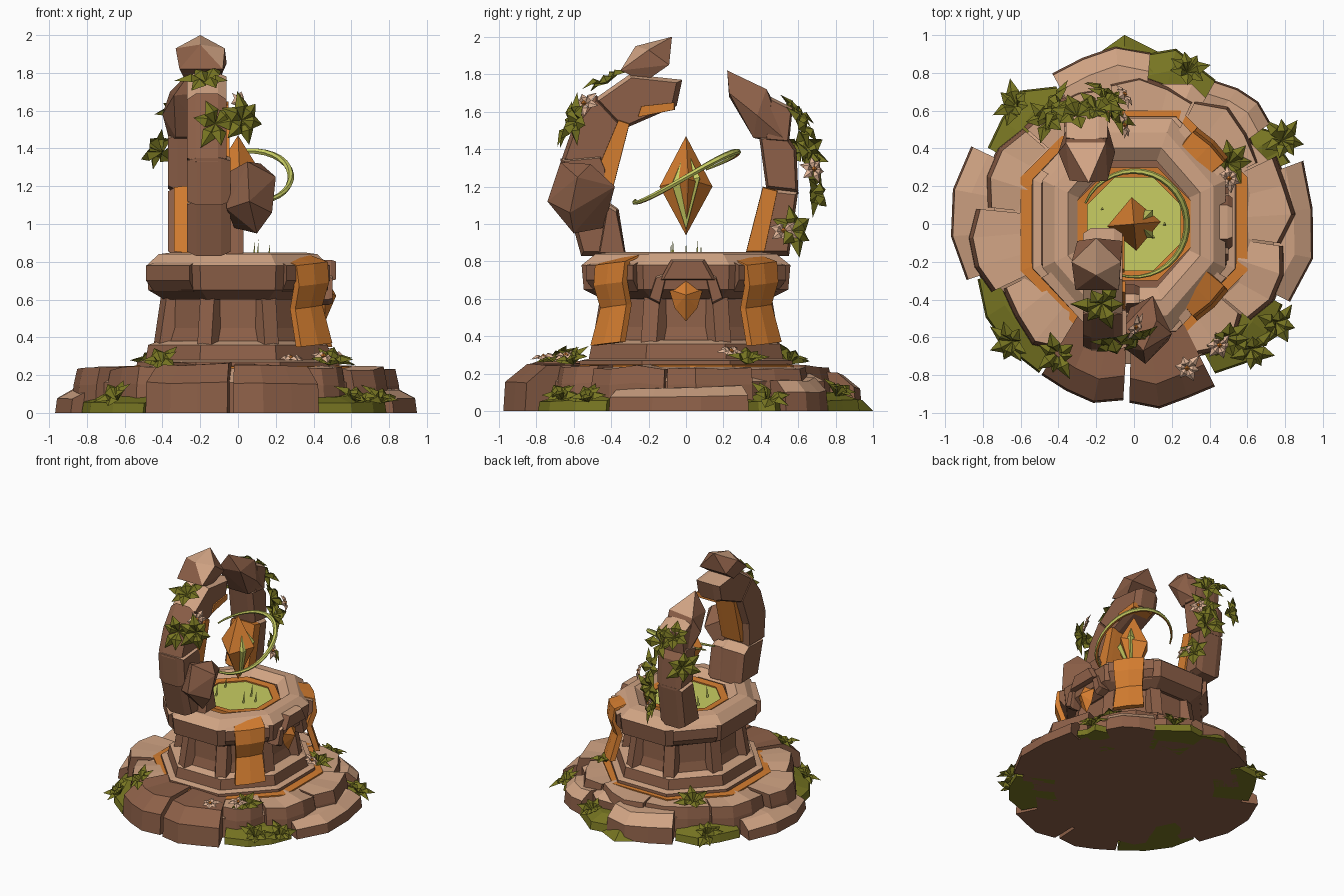
import bpy, bmesh, math, random
from mathutils import Vector

if "Cube" in bpy.data.objects:
    bpy.data.objects.remove(bpy.data.objects["Cube"])

random.seed(4)
D = math.radians


def mat(name, rgb):
    m = bpy.data.materials.new(name)
    m.diffuse_color = [(c / 255 / 12.92 if c < 11 else ((c / 255 + .055) / 1.055) ** 2.4) for c in rgb] + [1]
    m.use_nodes = True
    m.node_tree.nodes["Principled BSDF"].inputs["Base Color"].default_value = m.diffuse_color
    return m


BROWN = mat("brown stone", (141, 96, 72))
TAN = mat("tan stone", (208, 163, 131))
ORANGE = mat("orange", (212, 125, 48))
OLIVE = mat("olive leaf", (120, 118, 34))
LIME = mat("pale green", (200, 205, 98))
PETAL = mat("petal pink", (226, 182, 152))
STONE = [BROWN, TAN]


def finish(bm, name, mats, rule=None):
    """Turn a bmesh into an object; rule(face) gives the material index."""
    bmesh.ops.recalc_face_normals(bm, faces=bm.faces)
    bm.normal_update()
    if rule:
        for f in bm.faces:
            f.material_index = rule(f)
    me = bpy.data.meshes.new(name)
    bm.to_mesh(me)
    bm.free()
    for m in mats:
        me.materials.append(m)
    ob = bpy.data.objects.new(name, me)
    bpy.context.collection.objects.link(ob)
    return ob


def up(f):
    return 1 if f.normal.z > .72 else 0


def hull(name, pts, mats=STONE, rule=up):
    bm = bmesh.new()
    for p in pts:
        bm.verts.new(p)
    r = bmesh.ops.convex_hull(bm, input=bm.verts)
    junk = {g for g in r["geom_interior"] + r["geom_unused"] if isinstance(g, bmesh.types.BMVert)}
    bmesh.ops.delete(bm, geom=list(junk), context='VERTS')
    return finish(bm, name, mats, rule if len(mats) > 1 else None)


def loft(name, rings, mats, rule=None, closed=False):
    """Skin closed cross-section rings; cap the ends unless the loft is closed."""
    bm = bmesh.new()
    vs = [[bm.verts.new(p) for p in r] for r in rings]
    n = len(vs[0])
    pairs = list(zip(vs, vs[1:])) + ([(vs[-1], vs[0])] if closed else [])
    for a, b in pairs:
        for i in range(n):
            bm.faces.new((a[i], a[(i + 1) % n], b[(i + 1) % n], b[i]))
    if not closed:
        bm.faces.new(vs[0])
        bm.faces.new(vs[-1])
    return finish(bm, name, mats, rule)


def octagon(r, z, sy=1.0):
    """Octagon with flat sides facing the axes; r is the distance to a side."""
    R = r / math.cos(D(22.5))
    return [(R * math.cos(D(22.5 + 45 * i)), R * sy * math.sin(D(22.5 + 45 * i)), z) for i in range(8)]


def lathe(name, profile, mats, rule=None, sy=1.0, closed=False):
    return loft(name, [octagon(r, z, sy) for r, z in profile], mats, rule, closed)


def sector(name, a0, a1, ri, ro, z, slope=.05, mats=STONE, jit=.025):
    """Chunky stone filling part of a ring."""
    rings = []
    for i in range(4):
        a = D(a0 + .5 + (a1 - a0 - 1) * i / 3)
        o = ro - (.035 if i in (0, 3) else 0) + random.uniform(-jit, jit)
        h = z + random.uniform(-.012, .012)
        prof = [(ri, 0), (o, 0), (o - .01, h * .62), (o - slope, h), (ri, h + .005)]
        rings.append([(r * math.cos(a), r * math.sin(a), k) for r, k in prof])
    return loft(name, rings, mats, up if len(mats) > 1 else None)


def slab(name, outline, x0, x1, mats=STONE, inset=.86):
    """Chamfered block from a (y, z) outline between two x values."""
    cy = sum(p[0] for p in outline) / len(outline)
    cz = sum(p[1] for p in outline) / len(outline)
    w = (x1 - x0) * .22
    pts = []
    for x, s in ((x0, inset), (x0 + w, 1), (x1 - w, 1), (x1, inset)):
        pts += [(x, cy + (y - cy) * s, cz + (z - cz) * s) for y, z in outline]
    return hull(name, pts, mats)


# Base: low outer stones, moss between them, second tier and core
lathe("base_core", [(.74, 0), (.74, .16), (.6, .235), (.3, .235)], STONE, up)
for a0, a1, ro, z, slope in ((-27, 21, .97, .13, .1), (36, 61, .92, .17, .08), (84, 119, .93, .2, .1),
                             (154, 199, .97, .13, .1)):
    sector("outer_stone", a0, a1, .6, ro, z, slope)
for a0, a1, ro in ((238, 267, .95), (268, 297, .98)):
    sector("front_stone", a0, a1, .55, ro, .255, .13, [BROWN])
for a0, a1, ro in ((199, 238, .94), (298, 332, .94), (21, 37, .9), (60, 85, .93), (119, 153, .9)):
    sector("moss_mound", a0, a1, .6, ro, .09, .12, [OLIVE], .03)
hull("back_moss", [(-.22, .88, 0), (-.05, 1, 0), (.15, .9, 0), (-.05, .94, .06), (-.1, .8, .1), (.1, .8, .1)], [OLIVE])
for a0, a1, ro in ((-40, -8, .85), (-8, 26, .85), (26, 64, .8), (64, 100, .78), (100, 139, .8),
                   (139, 174, .84), (174, 206, .86), (206, 242, .82), (296, 320, .8)):
    sector("tier_stone", a0, a1, .58, ro, .235, .03)

# Glowing groove and stepped foot of the pedestal
lathe("orange_groove", [(.6, .2), (.6, .246), (.54, .25), (.54, .2)], [ORANGE], closed=True)
lathe("foot", [(.54, .2), (.535, .27), (.49, .28), (.475, .36), (.42, .38)], STONE, up, 1.06)

# Column with corner pilasters
lathe("column", [(.41, .34), (.38, .45), (.37, .66)], [BROWN], sy=1.12)
for i in range(8):
    a = D(22.5 + 45 * i)
    c, s = math.cos(a), math.sin(a)
    pts = [((r * c - t * s), (r * s + t * c) * 1.12, z) for z, r0 in ((.34, .47), (.42, .45), (.65, .42))
           for r, t in ((r0, -.04), (r0, .04), (r0 - .1, -.07), (r0 - .1, .07))]
    hull("pilaster", pts, [BROWN])

# Basin cap, orange rim and water
lathe("cap", [(.39, .6), (.475, .65), (.485, .78), (.42, .84), (.35, .85), (.29, .8), (.29, .62)],
      STONE, up, 1.15, True)
for i in range(1, 8, 2):
    a = D(45 * i)
    pts = [(r * math.cos(a + t), r * math.sin(a + t) * 1.1, z) for r, z in ((.5, .64), (.55, .7), (.55, .78), (.45, .81))
           for t in (-.3, .3)]
    hull("cap_corner", pts)
lathe("basin_rim", [(.3, .78), (.3, .815), (.245, .81), (.245, .78)], [ORANGE], closed=True)
lathe("water", [(.255, .74), (.255, .8)], [LIME])

# Short reeds in the water
for x, y, h in ((.1, -.07, .92), (.16, 0, .9), (.08, .06, .91), (-.14, -.08, .9), (-.17, .08, .89)):
    hull("reed", [(x - .008, y - .008, .79), (x + .008, y - .008, .79), (x, y + .01, .79), (x + .01, y, h)], [LIME])

# Hanging orange banners on the two right corners
for sgn in (-1, 1):
    a = D(46 * sgn)
    c, s = math.cos(a), math.sin(a)
    rings = []
    for r, z, w in ((.43, .83, .1), (.565, .79, .115), (.58, .68, .11), (.54, .56, .1), (.6, .36, .115)):
        rings.append([((r + d) * c - t * s, (r + d) * s + t * c, z + .01 * t / w)
                      for d, t in ((0, -w), (.012, 0), (0, w), (-.04, w), (-.04, -w))])
    loft("banner", rings, [ORANGE])

# Right side niche: hood, jambs and star gem
slab("niche_hood", [(-.14, .7), (-.08, .81), (.1, .81), (.16, .7), (.07, .73), (-.06, .73)], .4, .52)
for s in (-1, 1):
    slab("niche_jamb", [(s * .1, .74), (s * .16, .72), (s * .2, .6), (s * .14, .57)], .4, .5)
hull("star_gem", [(.42, 0, .6), (.52, 0, .62), (.46, -.09, .65), (.46, .09, .65), (.46, 0, .73), (.46, 0, .48),
                  (.46, -.06, .55), (.46, .06, .55)], [ORANGE])

# Front horn
FX = (-.27, -.04)
slab("front_horn_base", [(-.56, .83), (-.32, .83), (-.36, 1.08), (-.43, 1.13), (-.64, 1.12)], *FX)
slab("front_horn_lower", [(-.65, 1.1), (-.43, 1.1), (-.42, 1.3), (-.45, 1.37), (-.67, 1.35)], *FX)
slab("front_horn_middle", [(-.67, 1.33), (-.43, 1.27), (-.36, 1.45), (-.33, 1.53), (-.48, 1.69), (-.6, 1.53)], -.27, -.06)
slab("front_horn_upper", [(-.5, 1.66), (-.35, 1.5), (-.22, 1.6), (-.05, 1.63), (-.02, 1.77), (-.3, 1.8)], -.27, -.06)
hull("front_horn_tip", [(-.2, -.075, 2), (-.33, -.2, 1.93), (-.07, -.2, 1.93), (-.3, -.09, 1.85), (-.06, -.09, 1.85),
                        (-.28, -.22, 1.76), (-.1, -.22, 1.76), (-.31, -.35, 1.82), (-.08, -.35, 1.82), (-.2, -.27, 1.95)])
hull("front_boulder", [(-.06, -.55, 1.27), (.05, -.67, 1.33), (.12, -.51, 1.32), (.2, -.58, 1.25), (.18, -.62, 1.06),
                       (-.06, -.65, 1.08), (.06, -.74, 1.12), (.1, -.6, .95), (-.02, -.44, .98), (.1, -.38, 1.2)], [BROWN])
slab("horn_brace", [(-.47, .83), (-.32, .83), (-.37, 1.08), (-.42, 1.11)], -.1, .03)
slab("front_inlay", [(-.46, 1.12), (-.4, 1.15), (-.4, 1.28), (-.3, 1.54), (-.36, 1.56), (-.47, 1.3)], -.22, -.045, [ORANGE], .97)
slab("front_inlay_upper", [(-.26, 1.57), (-.06, 1.61), (-.06, 1.65), (-.24, 1.63)], -.23, -.05, [ORANGE], .97)

# Back horn
BX = (-.37, -.15)
slab("back_horn_base", [(.34, .83), (.55, .83), (.6, 1.18), (.43, 1.2)], *BX)
slab("back_horn_middle", [(.43, 1.18), (.6, 1.16), (.59, 1.4), (.52, 1.5), (.39, 1.47), (.44, 1.36)], *BX)
slab("back_horn_block", [(.42, 1.44), (.55, 1.43), (.57, 1.62), (.45, 1.68)], -.36, -.14)
hull("back_horn_tip", [(-.24, .22, 1.82), (-.34, .23, 1.68), (-.14, .23, 1.7), (-.4, .38, 1.58), (-.1, .38, 1.58),
                       (-.33, .36, 1.46), (-.16, .36, 1.46), (-.36, .5, 1.43), (-.14, .52, 1.46), (-.25, .53, 1.54),
                       (-.36, .43, 1.7), (-.15, .43, 1.72)])
slab("back_inlay", [(.32, .85), (.42, .85), (.49, 1.18), (.41, 1.2)], -.34, -.135, [ORANGE], .97)

# Floating crystal with a green heart
def crystal(name, cx, r, rot, zs, m):
    hull(name, [(cx, 0, zs[0]), (cx, 0, zs[2])] + [(cx + r * math.cos(D(rot + 90 * i)), r * math.sin(D(rot + 90 * i)),
         zs[1] + .02 * (-1) ** i) for i in range(4)], [m])


crystal("crystal_shell", 0, .142, 5, (.94, 1.22, 1.47), ORANGE)
crystal("crystal_heart", .025, .105, 45, (.97, 1.23, 1.4), LIME)

# Tilted tendril around the crystal
rings = []
for i in range(25):
    t = i / 24
    a = D(-105 + 262 * t)
    w = .006 + .012 * math.sin(math.pi * t)
    z = 1.25 + .48 * .28 * math.sin(a) + .015 * math.sin(2 * a)
    rings.append([((.28 + w * math.cos(k * math.pi / 3)) * math.cos(a), (.28 + w * math.cos(k * math.pi / 3)) * math.sin(a),
                   z + w * math.sin(k * math.pi / 3)) for k in range(6)])
loft("tendril", rings, [LIME, ORANGE], lambda f: 1 if f.normal.z < -.6 else 0)


def tuft(name, pos, axis, n, length, width, m, lift=.5):
    """Rosette of folded pointed blades around an axis."""
    bm = bmesh.new()
    pos, axis = Vector(pos), Vector(axis).normalized()
    u = axis.orthogonal().normalized()
    v = axis.cross(u)
    for i in range(n):
        a = 2 * math.pi * i / n + random.uniform(-.25, .25)
        d = (u * math.cos(a) + v * math.sin(a) + axis * lift * random.uniform(.5, 1.4)).normalized()
        side = d.cross(axis).normalized() * width / 2
        ln = length * random.uniform(.8, 1.15)
        fold = side.cross(d).normalized() * width * .3
        b, r, tip = pos, pos + d * ln * .5 + fold, pos + d * ln - axis * ln * .25
        b, r, tip, l, q = [bm.verts.new(p) for p in (b, r, tip, pos + d * ln * .45 + side, pos + d * ln * .45 - side)]
        for f in ((b, l, r), (l, tip, r), (b, r, q), (r, tip, q)):
            bm.faces.new(f)
    return finish(bm, name, [m])


# Leaf clusters on the horns
for p, ax in (((-.17, -.42, 1.75), (0, -.5, 1)), ((-.12, -.6, 1.53), (.3, -1, .4)), ((.02, -.57, 1.55), (.6, -1, .2)),
              ((-.3, .57, 1.58), (-.2, .8, 1)), ((-.2, .6, 1.52), (.3, 1, .5)), ((-.4, .62, 1.38), (-1, .6, .5)),
              ((-.15, .64, 1.32), (.5, 1, .2)), ((-.15, .66, 1.17), (.4, 1, 0)), ((-.12, .56, .96), (.8, .6, .3))):
    tuft("leaf_cluster", p, ax, 6, .155, .085, OLIVE)
# Plants on the base
for p in ((-.4, -.68, .25), (.48, -.6, .25), (.5, .32, .25), (-.45, .55, .25), (.28, .8, .08), (-.64, -.62, .06),
          (.62, -.66, .06), (.78, .44, .05), (-.62, .62, .06), (.75, -.52, .05)):
    tuft("base_plant", p, (p[0] * .5, p[1] * .5, .8), 7, .15, .075, OLIVE, .8)
# Flowers with orange centres
for p, ax in (((0, -.54, 1.64), (.8, -.5, .5)), ((-.06, .68, 1.29), (.8, .5, .3)), ((-.06, .52, .96), (.9, .2, .4)),
              ((.45, -.64, .29), (.2, -.2, 1)), ((.5, .24, .31), (.4, .1, 1)), ((.28, -.76, .28), (0, -.2, 1))):
    tuft("flower_petals", p, ax, 6, .085, .05, PETAL, .3)
    c = Vector(p) + Vector(ax).normalized() * .012
    hull("flower_centre", [c + Vector(e) * s * .016 for e in ((1, 0, 0), (0, 1, 0), (0, 0, 1)) for s in (-1, 1)], [ORANGE])
